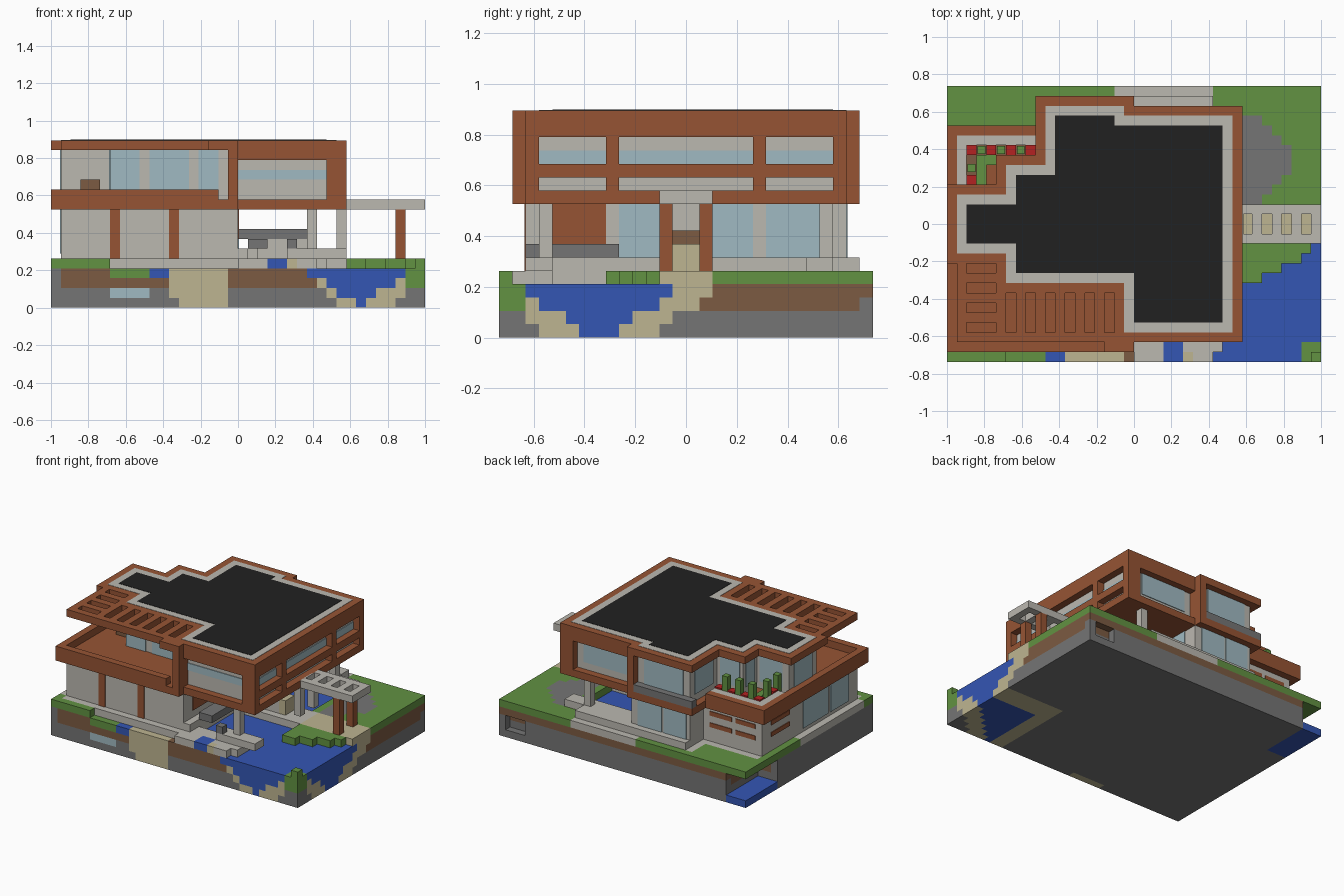
import bpy
import bmesh

old = bpy.data.objects.get("Cube")
if old:
    bpy.data.objects.remove(old)

UNIT = 1 / 19
WIDTH, DEPTH = 38, 28


def linear(c):
    c /= 255
    return c / 12.92 if c < 0.04 else ((c + 0.055) / 1.055) ** 2.4


def material(name, *rgb):
    colour = [linear(c) for c in rgb] + [1]
    mat = bpy.data.materials.new(name)
    mat.use_nodes = True
    mat.diffuse_color = colour
    mat.node_tree.nodes["Principled BSDF"].inputs["Base Color"].default_value = colour
    return mat


wood = material("wood", 150, 84, 52)
concrete = material("concrete", 187, 184, 176)
stone = material("stone", 117, 117, 117)
tar = material("black_roofing", 33, 33, 33)
grass = material("grass", 98, 146, 66)
water = material("water", 52, 86, 180)
sand = material("sand", 190, 181, 145)
soil = material("soil", 124, 91, 66)
glass = material("glass", 160, 186, 194)
red = material("red_flower", 180, 34, 34)


def place(p):
    return ((p[0] - WIDTH / 2) * UNIT, (p[1] - DEPTH / 2) * UNIT, p[2] * UNIT)


def finish(name, bm, mats):
    bmesh.ops.recalc_face_normals(bm, faces=bm.faces)
    mesh = bpy.data.meshes.new(name)
    bm.to_mesh(mesh)
    bm.free()
    for mat in mats:
        mesh.materials.append(mat)
    obj = bpy.data.objects.new(name, mesh)
    bpy.context.collection.objects.link(obj)
    return obj


def add_prism(bm, outline, low, high):
    face = bm.faces.new([bm.verts.new(place((x, y, low))) for x, y in outline])
    top = bmesh.ops.extrude_face_region(bm, geom=[face], use_keep_orig=True)
    for v in top["geom"]:
        if isinstance(v, bmesh.types.BMVert):
            v.co.z = high * UNIT


def prism(name, mat, outline, low, high):
    bm = bmesh.new()
    add_prism(bm, outline, low, high)
    finish(name, bm, [mat])


def boxes(name, mat, low, high, *rects):
    """Boxes sharing one height range; each rect is x0, x1, y0, y1."""
    bm = bmesh.new()
    for a, b, c, d in rects:
        add_prism(bm, [(a, c), (b, c), (b, d), (a, d)], low, high)
    finish(name, bm, [mat])


def plate_x(name, mat, x, low, high, *spans):
    boxes(name, mat, low, high, *[(x - .1, x + .1, a, b) for a, b in spans])


def plate_y(name, mat, y, low, high, *spans):
    boxes(name, mat, low, high, *[(a, b, y - .1, y + .1) for a, b in spans])


# Terrain: each block of ground takes its material from a rule
def top_layer(x, y):
    if y == 0:
        if x < 6 or x == 37:
            return grass
        if 22 <= x < 24:
            return water
        return sand if x == 24 else concrete if 19 <= x < 27 else None
    if x < 20 and (x > 0 and y < 24 or x >= 9 and y < 27):
        return concrete
    if x == 0 and 2 <= y < 16:
        return concrete
    if 20 <= x < 28 and y < 4:
        return water if 22 <= x < 24 and y < 2 else concrete
    if x >= 20 and y < 12:
        return grass if 30 <= x < 37 and y >= 8 + (x - 30) // 2 else None
    if x >= 20 and y < 16:
        return sand if x >= 30 else concrete
    if 20 <= x < 29 and y < 23:
        return None
    if 17 <= x < 27 and y >= 26:
        return concrete
    if x >= 30 and (x - 30) ** 2 + (y - 20) ** 2 < 18:
        return stone
    return grass


def terrain(x, y, z):
    if not (0 <= x < WIDTH and 0 <= y < DEPTH and 0 <= z < 5):
        return None
    if z == 4:
        return top_layer(x, y)
    if x < 3 and y > 20:
        return None if z else water
    if 34 <= x < 37 and y > 26 and z in (1, 2):
        return None
    if x >= 36 and y < 2 and z >= 2:
        return grass
    step = 3 - z
    shore = min(12.5 - 1.3 * step - y, 37.5 - x + y - 2 - 1.3 * step)
    if x >= 26 + 1.5 * step and shore > 0:
        return water
    if z == 3 and 20 <= x < 30 and 2 <= y < 23:
        return water
    if x >= 26 + step and shore > -3:
        return sand
    if y == 0:
        if z == 3 and 6 <= x < 12:
            return grass if x < 10 else water
        if 12 + (z == 0) <= x < 18:
            return sand
        if z == 1 and 6 <= x < 10:
            return glass
    if x > 0 and (z == 3 or z == 2 and y < 27):
        return soil
    return stone


def build_terrain():
    mats = [stone, soil, sand, water, grass, concrete, glass]
    bm = bmesh.new()
    for x in range(WIDTH):
        for y in range(DEPTH):
            for z in range(5):
                mat = terrain(x, y, z)
                if not mat:
                    continue
                for axis in range(3):
                    for side in (0, 1):
                        near = [x, y, z]
                        near[axis] += 2 * side - 1
                        if terrain(*near):
                            continue
                        corners = []
                        for s, t in ((0, 0), (1, 0), (1, 1), (0, 1)):
                            p = [x, y, z]
                            p[axis] += side
                            p[axis - 1] += s
                            p[axis - 2] += t
                            corners.append(bm.verts.new(place(p)))
                        bm.faces.new(corners).material_index = mats.index(mat)
    bmesh.ops.remove_doubles(bm, verts=bm.verts, dist=UNIT / 100)
    finish("terrain", bm, mats)


build_terrain()

# Ground floor
prism("lower_walls", concrete,
      [(1, 2), (19, 2), (19, 26), (10, 26), (10, 23), (1, 23)], 5, 10)
boxes("lower_ledge", concrete, 5, 6, (10, 19, 26, 27), (19, 20, 2, 23),
      (19, 27, 23, 27), (24, 30, 2, 4), (27, 30, 23, 25))
plate_y("front_wall_post", wood, 2, 5, 10, (6, 7), (12, 13))
plate_x("side_wood_panel", wood, 19, 7, 10, (4, 8))
plate_x("side_glass", glass, 19, 6, 10, (9, 12), (16, 19), (20, 24))
plate_y("back_lower_glass", glass, 26, 6, 10, (10.5, 14), (14.3, 18))
plate_x("left_lower_glass", glass, 1, 5.5, 10, (4, 8), (8.5, 14))
for z in (7, 8.6):
    plate_y("back_slat", wood, 23, z, z + .6, (2, 5), (5.6, 9))
    plate_x("left_slat", wood, 1, z, z + .6, (17, 21))
boxes("terrace_post", concrete, 6, 10, (26, 27, 3, 4), (26, 27, 24, 25),
      (29, 30, 12, 13), (29, 30, 15, 16))
boxes("stone_seat", stone, 6, 7, (20, 22, 4, 9), (24, 25, 2, 3))

# Raised walkway to the side door
boxes("walkway_top", stone, 7, 8, (19, 26, 13, 15))
boxes("walkway_base", concrete, 5, 7, (21, 26, 13, 15))
boxes("walkway_step", sand, 5, 7, (26, 27, 13, 15))
plate_x("walkway_end", soil, 26, 7, 8, (13, 15))

# Side entrance pergola
boxes("entrance_pergola", concrete, 10, 11, (30, 38, 12, 13), (30, 38, 15, 16),
      *[(x, x + 1, 13, 15) for x in range(31, 38, 2)])
boxes("entrance_post", wood, 5, 10, (35, 36, 12, 13), (35, 36, 15, 16))
plate_x("entrance_lintel", concrete, 30, 10, 11, (12, 16))

# Upper floor slab and balcony rail
prism("upper_slab", wood, [(0, 1), (19, 1), (19, 2), (30, 2), (30, 26), (19, 26),
                           (19, 27), (9, 27), (9, 24), (0, 24)], 10, 11)
boxes("balcony_rail", wood, 11, 12, (0, 17, 1, 2), (0, 1, 2, 23), (0, 9, 23, 24))
boxes("back_balcony_rail", stone, 11, 12, (9, 18, 26, 27))

# Upper walls and glazing
rim = [(1, 17), (6, 17), (6, 20), (10, 20), (10, 26), (18, 26), (18, 25),
       (29, 25), (29, 3), (18, 3), (18, 8), (6, 8), (6, 11), (1, 11)]
prism("upper_walls", concrete, rim, 11, 16)
plate_y("balcony_glass", glass, 8, 11, 16, (6, 9), (10, 14), (15, 17))
plate_y("wing_glass", glass, 17, 12, 16, (2, 5.5))
plate_y("planter_glass", glass, 20, 12, 16, (6.5, 9.5))
plate_x("wing_side_glass", glass, 1, 12, 16, (12, 16))
plate_x("recess_glass", glass, 6, 12, 16, (8.5, 10.5), (17.5, 19.5))
plate_x("back_side_glass", glass, 10, 12, 16, (21, 25))
plate_y("back_balcony_glass", glass, 26, 12, 16, (11, 17))
plate_x("side_window", glass, 29, 13, 14, (3, 25))
plate_y("front_window", glass, 3, 13, 14, (19, 28))
plate_y("back_window", glass, 25, 12, 15, (20, 27))

# Timber frame around the big room
for y, post in ((2, 1), (25, 25)):
    boxes("frame_beam", wood, 15, 16, (19, 30, y, y + 1))
    boxes("frame_corner", wood, 11, 15, (28, 30, y, y + 1))
    boxes("frame_end_post", wood, 11, 16, (18, 19, post, post + 2))
boxes("side_frame_beam", wood, 15, 16, (29, 30, 3, 25))
boxes("side_frame_sill", wood, 12, 13, (29, 30, 3, 25))
for low, high in ((11, 12), (13, 15)):
    boxes("side_frame_post", wood, low, high, (29, 30, 8, 9), (29, 30, 19, 20))

# Roof
prism("roof_edge", wood,
      [(0, 18), (5, 18), (5, 21), (9, 21), (9, 27), (19, 27), (19, 26), (30, 26),
       (30, 2), (19, 2), (19, 1), (16, 1), (16, 2), (17, 2), (17, 7), (5, 7),
       (5, 10), (0, 10)], 16, 17)
prism("roof_rim", concrete, rim, 16.9, 17.04)
prism("roof_top", tar,
      [(2, 16), (7, 16), (7, 19), (11, 19), (11, 25), (17, 25), (17, 24),
       (28, 24), (28, 4), (19, 4), (19, 9), (7, 9), (7, 12), (2, 12)], 16.9, 17.08)

# Slatted sunshade over the front balcony
boxes("sunshade", wood, 16, 17, (1, 17, 2, 3), (1, 2, 3, 10), (5, 6, 3, 7),
      *[(x, x + 1, 3, 7) for x in range(7, 17, 2)],
      *[(2, 5, y, y + 1) for y in (4, 6, 8)])

# Balcony planter
boxes("planter_wall", concrete, 11, 12, (1, 9, 22, 23), (1, 2, 18, 22))
boxes("planter_soil", soil, 11, 11.6, (2, 9, 21, 22), (2, 3, 18, 21))
boxes("planter_leaves", grass, 11, 11.8, (3, 5, 20, 21), (3, 4, 18, 20))
boxes("red_flowers", red, 11.6, 12.2, (2, 3, 18, 19),
      *[(x, x + 1, 21, 22) for x in (2, 4, 6, 8)])
boxes("shrubs", grass, 11.6, 14, *[(x + .1, x + .9, 21.1, 21.9) for x in (3, 5, 7)],
      *[(2.1, 2.9, y + .1, y + .9) for y in (17, 19.2)])
boxes("plant_tub", soil, 11, 13, (3, 5, 10, 11))
